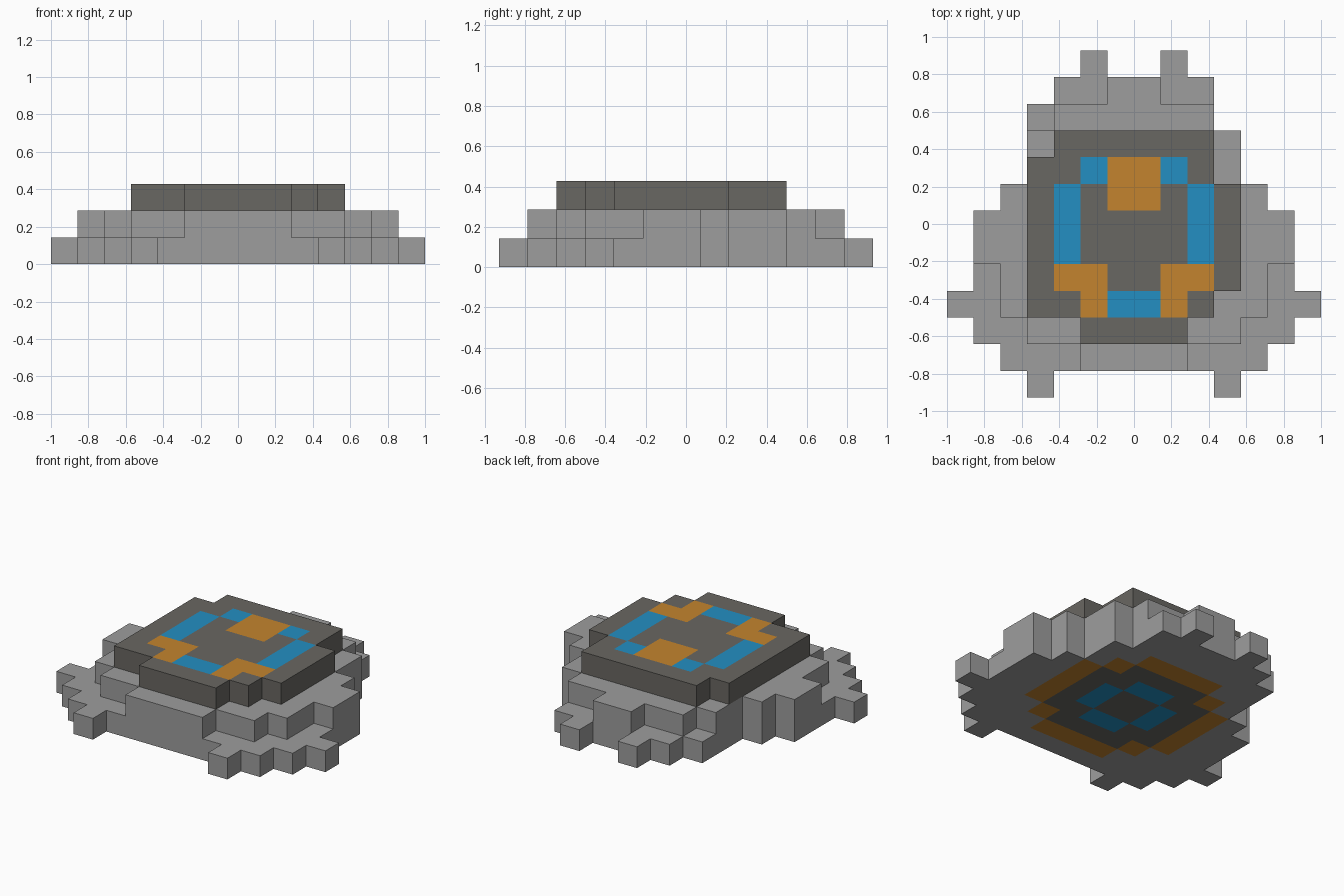
import bpy
import bmesh

cube = bpy.data.objects.get("Cube")
if cube:
    bpy.data.objects.remove(cube, do_unlink=True)

U = 1 / 7              # edge of one block
X0, Y0 = -1.0, -6.5 * U


def linear(c):
    c /= 255
    return c / 12.92 if c <= 0.04045 else ((c + 0.055) / 1.055) ** 2.4


def material(name, rgb):
    mat = bpy.data.materials.new(name)
    col = (*[linear(c) for c in rgb], 1)
    mat.use_nodes = True
    mat.diffuse_color = col
    bsdf = mat.node_tree.nodes["Principled BSDF"]
    bsdf.inputs["Base Color"].default_value = col
    bsdf.inputs["Roughness"].default_value = 0.8
    return mat


MATS = [material("light_grey", (157, 157, 157)),
        material("dark_grey", (105, 103, 98)),
        material("orange", (196, 132, 46)),
        material("blue", (35, 143, 194))]
LIGHT, DARK, ORANGE, BLUE = range(4)


def paint(rects):
    """Map block cells to colours from inclusive (col0, col1, row0, row1, colour)."""
    return {(i, j): c for i0, i1, j0, j1, c in rects
            for i in range(i0, i1 + 1) for j in range(j0, j1 + 1)}


def layer(name, rows, level, base, top={}, bottom={}):
    """Solid block layer; rows maps a row to its inclusive column spans."""
    cells = {(i, j) for j, spans in rows.items()
             for a, b in spans for i in range(a, b + 1)}
    bm = bmesh.new()
    verts = {}

    def face(points, colour):
        vs = []
        for p in points:
            if p not in verts:
                verts[p] = bm.verts.new((X0 + p[0] * U, Y0 + p[1] * U, p[2] * U))
            vs.append(verts[p])
        bm.faces.new(vs).material_index = colour

    lo, hi = level, level + 1
    for i, j in sorted(cells):
        ring = [(i, j), (i + 1, j), (i + 1, j + 1), (i, j + 1)]
        face([(*p, hi) for p in ring], top.get((i, j), base))
        face([(*p, lo) for p in reversed(ring)], bottom.get((i, j), base))
        # outer walls only where there is no neighbouring block
        for k, (di, dj) in enumerate([(0, -1), (1, 0), (0, 1), (-1, 0)]):
            if (i + di, j + dj) not in cells:
                p, q = ring[k], ring[(k + 1) % 4]
                face([(*p, lo), (*q, lo), (*q, hi), (*p, hi)], base)
    mesh = bpy.data.meshes.new(name)
    bm.to_mesh(mesh)
    bm.free()
    for m in MATS:
        mesh.materials.append(m)
    obj = bpy.data.objects.new(name, mesh)
    bpy.context.collection.objects.link(obj)


# Underside: dark disc, orange ring, small blue ring
underside = paint([
    (5, 8, 3, 8, DARK), (4, 9, 4, 7, DARK),
    (5, 8, 2, 2, ORANGE), (5, 8, 9, 9, ORANGE),
    (3, 3, 4, 7, ORANGE), (10, 10, 4, 7, ORANGE),
    (4, 4, 3, 3, ORANGE), (9, 9, 3, 3, ORANGE),
    (4, 4, 8, 8, ORANGE), (9, 9, 8, 8, ORANGE),
    (6, 7, 4, 4, BLUE), (6, 7, 7, 7, BLUE),
    (5, 5, 5, 6, BLUE), (8, 8, 5, 6, BLUE)])

# Top: blue ring broken by three orange patches
emblem = paint([
    (6, 7, 7, 8, ORANGE), (4, 5, 4, 4, ORANGE), (8, 9, 4, 4, ORANGE),
    (5, 5, 3, 3, ORANGE), (8, 8, 3, 3, ORANGE),
    (5, 5, 8, 8, BLUE), (8, 8, 8, 8, BLUE), (6, 7, 3, 3, BLUE),
    (4, 4, 5, 7, BLUE), (9, 9, 5, 7, BLUE)])

# Wide base with stepped corners and single-block spurs
layer("base_layer", {
    0: [(3, 3), (10, 10)], 1: [(2, 11)], 2: [(1, 12)], 3: [(0, 13)],
    4: [(1, 12)], 5: [(1, 12)], 6: [(1, 12)], 7: [(2, 11)],
    8: [(3, 10)], 9: [(3, 10)], 10: [(3, 9)], 11: [(4, 9)],
    12: [(5, 5), (8, 8)]}, 0, LIGHT, bottom=underside)

# Middle step
layer("middle_layer", {
    1: [(5, 8)], 2: [(3, 10)], 3: [(2, 11)], 4: [(2, 11)],
    5: [(1, 12)], 6: [(1, 12)], 7: [(2, 11)], 8: [(3, 10)],
    9: [(3, 10)], 10: [(4, 9)], 11: [(6, 7)]}, 1, LIGHT)

# Dark top plate with the painted emblem
layer("top_plate", {
    2: [(5, 8)], 3: [(3, 9)], 4: [(3, 10)], 5: [(3, 10)],
    6: [(3, 10)], 7: [(3, 10)], 8: [(3, 9)], 9: [(4, 9)]},
    2, DARK, top=emblem)
